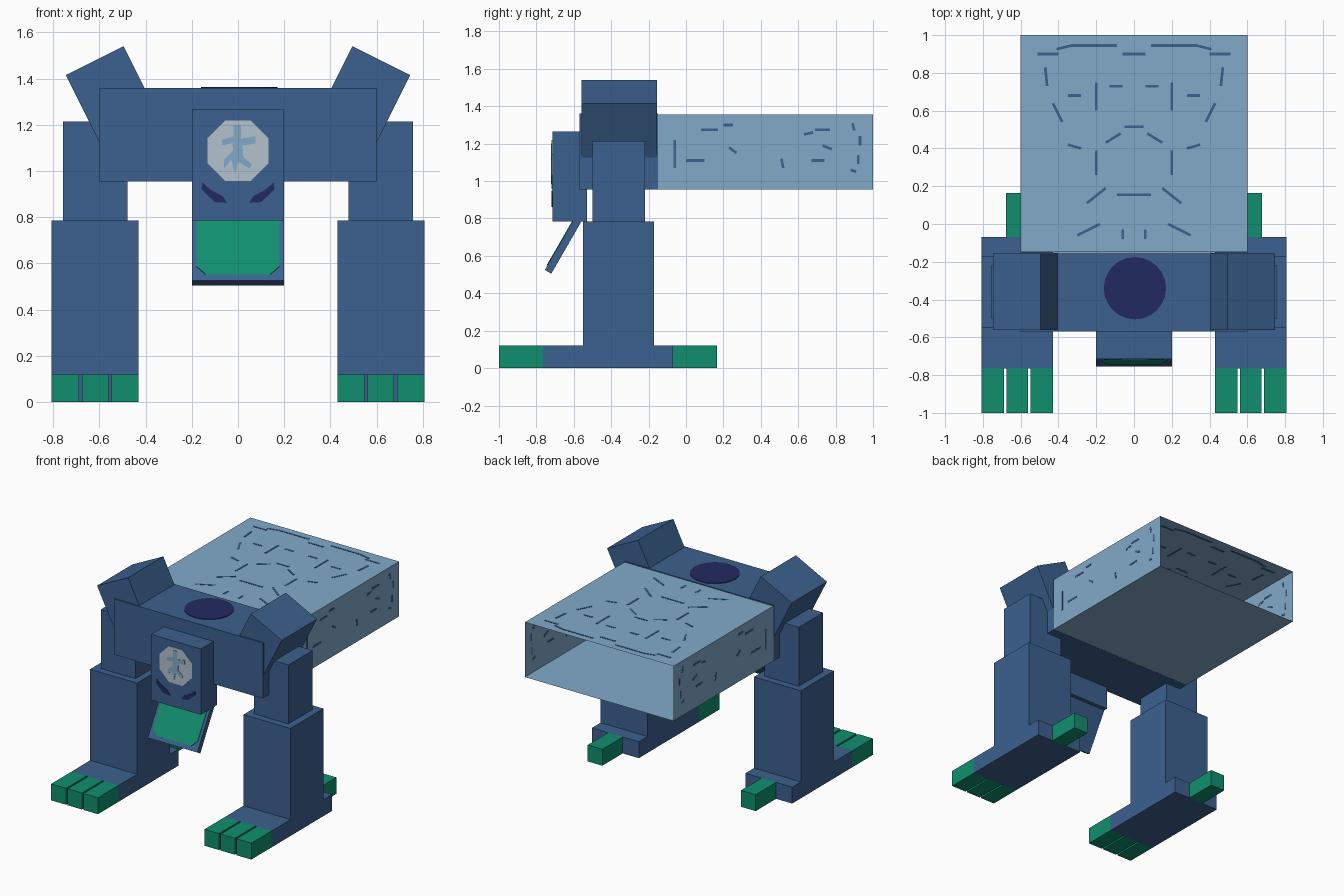
import bpy, bmesh, math
from mathutils import Matrix, Vector

if "Cube" in bpy.data.objects:
    bpy.data.objects.remove(bpy.data.objects["Cube"])


def material(name, r, g, b):
    def lin(c):
        c /= 255
        return c / 12.92 if c <= 0.04045 else ((c + 0.055) / 1.055) ** 2.4
    m = bpy.data.materials.new(name)
    m.diffuse_color = (lin(r), lin(g), lin(b), 1)
    m.use_nodes = True
    m.node_tree.nodes["Principled BSDF"].inputs["Base Color"].default_value = m.diffuse_color
    return m


BLUE = material("body_blue", 60, 97, 143)
PALE = material("shell_pale_blue", 130, 170, 202)
GREEN = material("claw_green", 16, 143, 110)
NAVY = material("dark_navy", 34, 42, 96)
GREY = material("badge_grey", 180, 194, 206)


def finish(name, bm, mat):
    bmesh.ops.recalc_face_normals(bm, faces=bm.faces)
    mesh = bpy.data.meshes.new(name)
    bm.to_mesh(mesh)
    bm.free()
    mesh.materials.append(mat)
    ob = bpy.data.objects.new(name, mesh)
    bpy.context.collection.objects.link(ob)
    return ob


def box(name, lo, hi, mat, matrix=None):
    """Box between two corners, optionally moved by a matrix."""
    bm = bmesh.new()
    bmesh.ops.create_cube(bm, size=1)
    lo, hi = Vector(lo), Vector(hi)
    for v in bm.verts:
        v.co = (lo + hi) / 2 + v.co * (hi - lo)
    if matrix:
        bm.transform(matrix)
    return finish(name, bm, mat)


def plate(name, polys, mat, matrix, t=0.004):
    """Thin raised plates from 2D outlines; local +z points out of the surface."""
    bm = bmesh.new()
    for pts in polys:
        lower = [bm.verts.new((u, v, -0.002)) for u, v in pts]
        upper = [bm.verts.new((u, v, t)) for u, v in pts]
        bm.faces.new(lower)
        bm.faces.new(upper)
        for i in range(len(pts)):
            j = (i + 1) % len(pts)
            bm.faces.new((lower[i], lower[j], upper[j], upper[i]))
    bm.transform(matrix)
    return finish(name, bm, mat)


def disc(cx, cy, r, n, turn=0.0):
    return [(cx + r * math.cos(2 * math.pi * (i + turn) / n),
             cy + r * math.sin(2 * math.pi * (i + turn) / n)) for i in range(n)]


def stroke(u0, v0, u1, v1, w=0.014):
    """Thin rectangle along a line."""
    a, b = Vector((u0, v0)), Vector((u1, v1))
    d = (b - a).normalized() * w / 2
    n = Vector((-d.y, d.x))
    return [tuple(a - n), tuple(b - n), tuple(b + n), tuple(a + n)]


def flip(pts):
    return [(-u, v) for u, v in pts]


def front(y):
    return Matrix.Translation((0, y, 0)) @ Matrix.Rotation(math.pi / 2, 4, 'X')


def top(z):
    return Matrix.Translation((0, 0, z))


# Torso with dark round spot on top
box("torso", (-0.6, -0.57, 0.955), (0.6, -0.15, 1.36), BLUE)
plate("back_spot", [disc(0.005, -0.34, 0.165, 24)], NAVY, top(1.36))

# Shell: square tube, open at the rear
bm = bmesh.new()
ring = [(-0.6, 0.955), (0.6, 0.955), (0.6, 1.355), (-0.6, 1.355)]
a = [bm.verts.new((x, -0.149, z)) for x, z in ring]
b = [bm.verts.new((x, 1.0, z)) for x, z in ring]
for i in range(4):
    j = (i + 1) % 4
    bm.faces.new((a[i], a[j], b[j], b[i]))
finish("shell", bm, PALE)

# Fine line marks on the shell top (mirrored) and sides
half = [(0.09, 0.945, 0.33, 0.945), (0.33, 0.945, 0.41, 0.925), (0.40, 0.90, 0.51, 0.90),
        (0.0, 0.90, 0.06, 0.90), (0.47, 0.83, 0.46, 0.73), (0.20, 0.75, 0.20, 0.60),
        (0.28, 0.68, 0.35, 0.68), (0.06, 0.73, 0.13, 0.73), (0.43, 0.64, 0.38, 0.54),
        (0.0, 0.515, 0.05, 0.515), (0.07, 0.48, 0.15, 0.43), (0.20, 0.39, 0.20, 0.26),
        (0.28, 0.40, 0.35, 0.42), (0.0, 0.155, 0.09, 0.155), (0.15, 0.19, 0.25, 0.11),
        (0.06, -0.03, 0.06, -0.08), (0.18, 0.0, 0.30, -0.06)]
strokes = [stroke(*s) for s in half]
plate("shell_top_marks", strokes + [flip(s) for s in strokes], BLUE, top(1.355), 0.002)
side = [(-0.06, 1.07, -0.06, 1.22), (0.08, 1.275, 0.17, 1.275), (0.0, 1.11, 0.1, 1.11),
        (0.20, 1.30, 0.25, 1.30), (0.23, 1.18, 0.27, 1.15), (0.51, 1.12, 0.52, 1.07),
        (0.63, 1.25, 0.68, 1.26), (0.69, 1.275, 0.77, 1.275), (0.67, 1.11, 0.74, 1.11),
        (0.73, 1.19, 0.78, 1.17), (0.89, 1.31, 0.90, 1.27), (0.93, 1.24, 0.93, 1.19),
        (0.92, 1.14, 0.92, 1.09), (0.88, 1.06, 0.91, 1.05)]
for s, tag in ((1, "right"), (-1, "left")):
    m = Matrix(((0, 0, s, s * 0.6), (1, 0, 0, 0), (0, 1, 0, 0), (0, 0, 0, 1)))
    plate(f"shell_{tag}_marks", [stroke(*p) for p in side], BLUE, m, 0.002)

# Head with badge and eyes
box("head", (-0.2, -0.715, 0.785), (0.2, -0.53, 1.265), BLUE)
face = front(-0.715)
plate("badge", [disc(0, 1.088, 0.142, 8, 0.5)], GREY, face, 0.003)
figure = [(-0.02, 1.20), (0.012, 1.20), (0.012, 1.14), (0.075, 1.15), (0.075, 1.12),
          (0.02, 1.11), (0.022, 1.06), (0.06, 1.03), (0.05, 1.01), (0.0, 1.04),
          (-0.012, 0.985), (-0.03, 1.05), (-0.06, 1.01), (-0.06, 1.05), (-0.02, 1.09),
          (-0.025, 1.12), (-0.07, 1.11), (-0.07, 1.135), (-0.02, 1.15)]
plate("badge_figure", [figure], PALE, face, 0.006)
eye = [(0.155, 0.95), (0.158, 0.92), (0.10, 0.865), (0.048, 0.862), (0.065, 0.89), (0.12, 0.92)]
plate("eyes", [eye, flip(eye)], NAVY, face)

# Slanted jaw with green front panel
jaw = Matrix.Translation((0, -0.7375, 0.515)) @ Matrix.Rotation(math.radians(-30), 4, 'X')
box("jaw", (-0.2, -0.02, 0), (0.2, 0.02, 0.38), BLUE, jaw)
panel = [(-0.14, 0.03), (0.14, 0.03), (0.18, 0.07), (0.18, 0.32), (-0.18, 0.32), (-0.18, 0.07)]
plate("jaw_panel", [panel], GREEN, jaw @ front(-0.02))

# Shoulders, legs, feet and toes on both sides
for s, tag in ((1, "right"), (-1, "left")):
    def part(name, x0, x1, y0, y1, z0, z1, mat):
        box(f"{tag}_{name}", (min(s * x0, s * x1), y0, z0),
            (max(s * x0, s * x1), y1, z1), mat)

    tilt = Matrix.Translation((s * 0.62, 0, 1.4775)) @ Matrix.Rotation(s * math.radians(26.6), 4, 'Y')
    box(f"{tag}_shoulder", (-0.14, -0.56, -0.4), (0.14, -0.155, 0), BLUE, tilt)
    part("upper_leg", 0.478, 0.757, -0.50, -0.22, 0.78, 1.215, BLUE)
    part("lower_leg", 0.43, 0.808, -0.55, -0.17, 0.12, 0.785, BLUE)
    part("foot", 0.43, 0.808, -0.765, -0.07, 0.0, 0.12, BLUE)
    for i, (x0, x1) in enumerate(((0.43, 0.547), (0.56, 0.675), (0.688, 0.808))):
        part(f"front_toe_{i + 1}", x0, x1, -1.0, -0.765, 0.0, 0.12, GREEN)
    part("rear_toe", 0.56, 0.678, -0.07, 0.165, 0.0, 0.12, GREEN)
